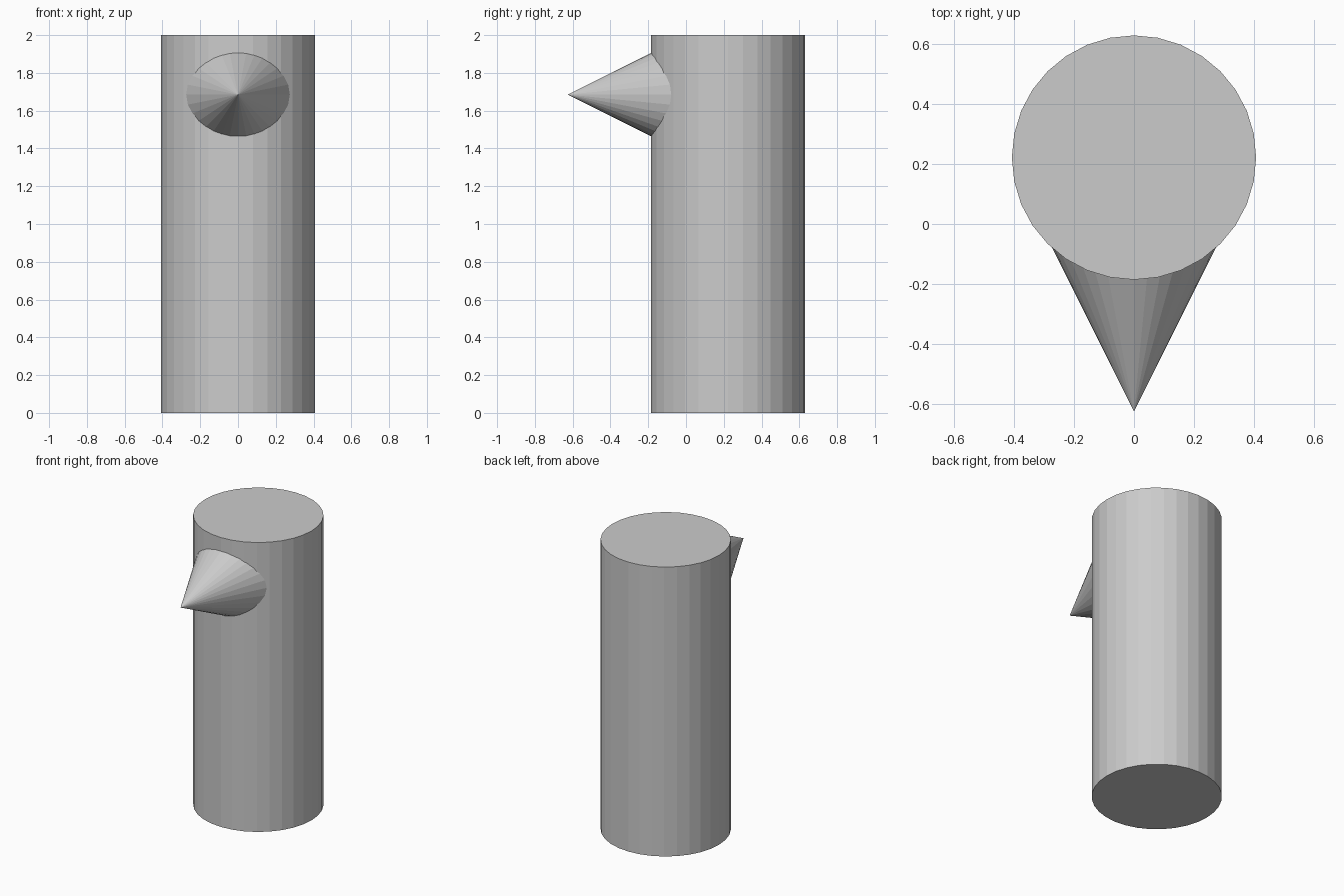
import bpy
from math import radians

if "Cube" in bpy.data.objects:
    bpy.data.objects.remove(bpy.data.objects["Cube"])

BODY_R, BODY_Y, HEIGHT = 0.408, 0.222, 2.0
TIP_Y, SPIKE_Z = -0.627, 1.685
SPIKE_R, SPIKE_LEN = 0.30, 0.60   # base is buried inside the body

# Upright cylindrical body
bpy.ops.mesh.primitive_cylinder_add(vertices=32, radius=BODY_R, depth=HEIGHT,
                                    location=(0, BODY_Y, HEIGHT / 2))
bpy.context.object.name = "body"

# Cone pointing forward, sunk into the body near the top
bpy.ops.mesh.primitive_cone_add(vertices=32, radius1=SPIKE_R, radius2=0, depth=SPIKE_LEN,
                                location=(0, TIP_Y + SPIKE_LEN / 2, SPIKE_Z),
                                rotation=(radians(90), 0, 0))
bpy.context.object.name = "front_cone"
